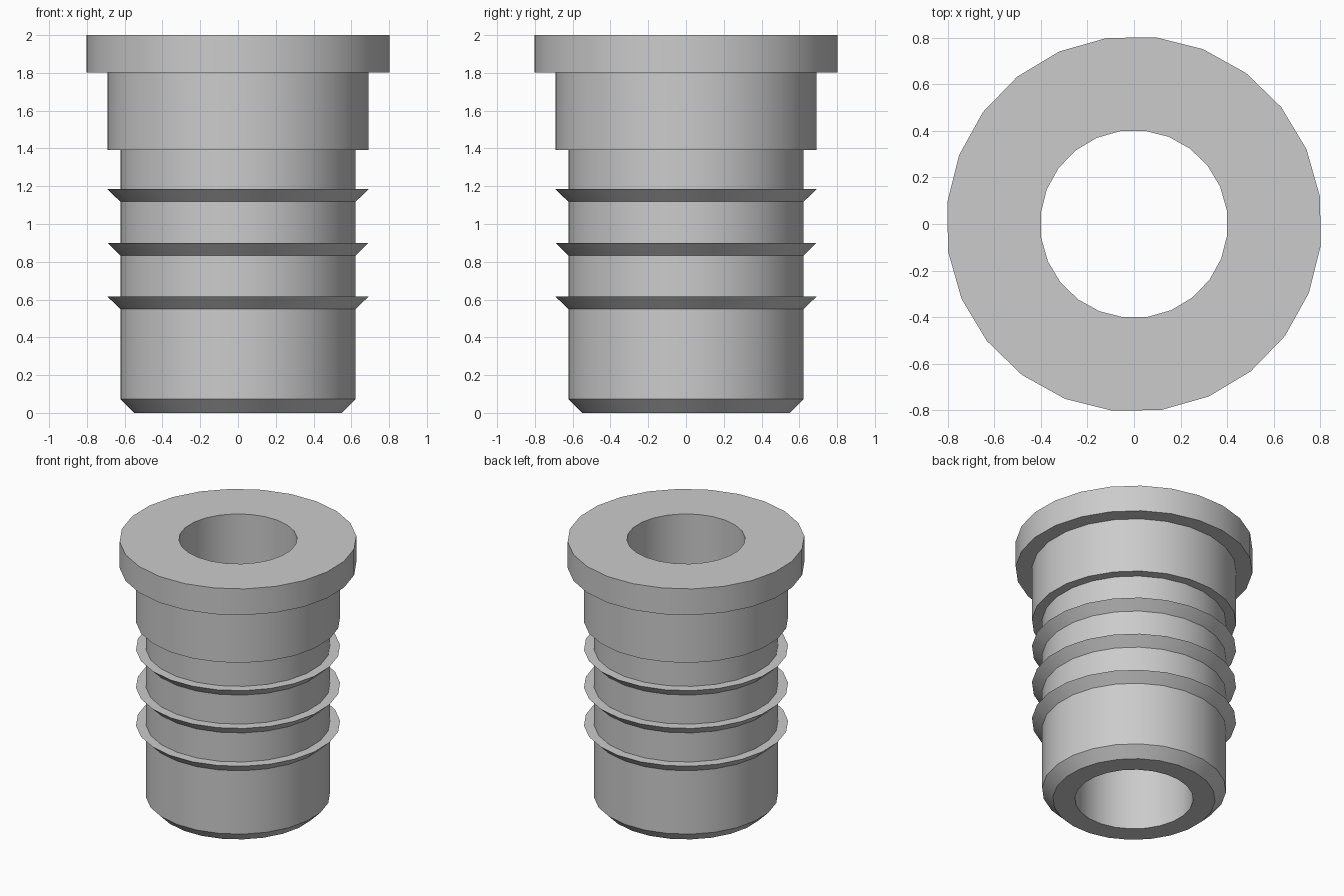
import bpy
import bmesh
import math

cube = bpy.data.objects.get("Cube")
if cube:
    bpy.data.objects.remove(cube, do_unlink=True)

SIDES = 24
TURN = math.radians(8.4)
BORE, BODY, COLLAR, FLANGE = 0.403, 0.627, 0.696, 0.807

# Single plain grey material
grey = bpy.data.materials.new("plain_grey")
grey.use_nodes = True
colour = (0.6, 0.6, 0.6, 1)
grey.diffuse_color = colour
grey.node_tree.nodes["Principled BSDF"].inputs["Base Color"].default_value = colour


def lathe(name, profile):
    """Revolve a closed (radius, height) profile around z."""
    bm = bmesh.new()
    rings = []
    for i in range(SIDES):
        a = TURN + i * math.tau / SIDES
        rings.append([bm.verts.new((r * math.cos(a), r * math.sin(a), z))
                      for r, z in profile])
    count = len(profile)
    for i, ring in enumerate(rings):
        after = rings[(i + 1) % SIDES]
        for j in range(count):
            k = (j + 1) % count
            bm.faces.new((ring[j], after[j], after[k], ring[k]))
    bmesh.ops.recalc_face_normals(bm, faces=bm.faces)
    mesh = bpy.data.meshes.new(name)
    bm.to_mesh(mesh)
    bm.free()
    mesh.materials.append(grey)
    obj = bpy.data.objects.new(name, mesh)
    bpy.context.collection.objects.link(obj)
    bpy.ops.object.select_all(action="DESELECT")
    obj.select_set(True)
    bpy.context.view_layer.objects.active = obj
    bpy.ops.object.shade_smooth_by_angle(angle=math.radians(30))
    return obj


# Chamfered lower end of the tube
profile = [(BORE, 0), (0.553, 0), (BODY, 0.074)]

# Barbed ribs: sloped underside, flat top
for z in (0.55, 0.834, 1.118):
    profile += [(BODY, z), (COLLAR, z + 0.066), (BODY, z + 0.066)]

# Stepped collar and top flange, then back down the bore
profile += [(BODY, 1.393), (COLLAR, 1.393), (COLLAR, 1.803),
            (FLANGE, 1.803), (FLANGE, 2), (BORE, 2)]

lathe("barbed_sleeve", profile)
